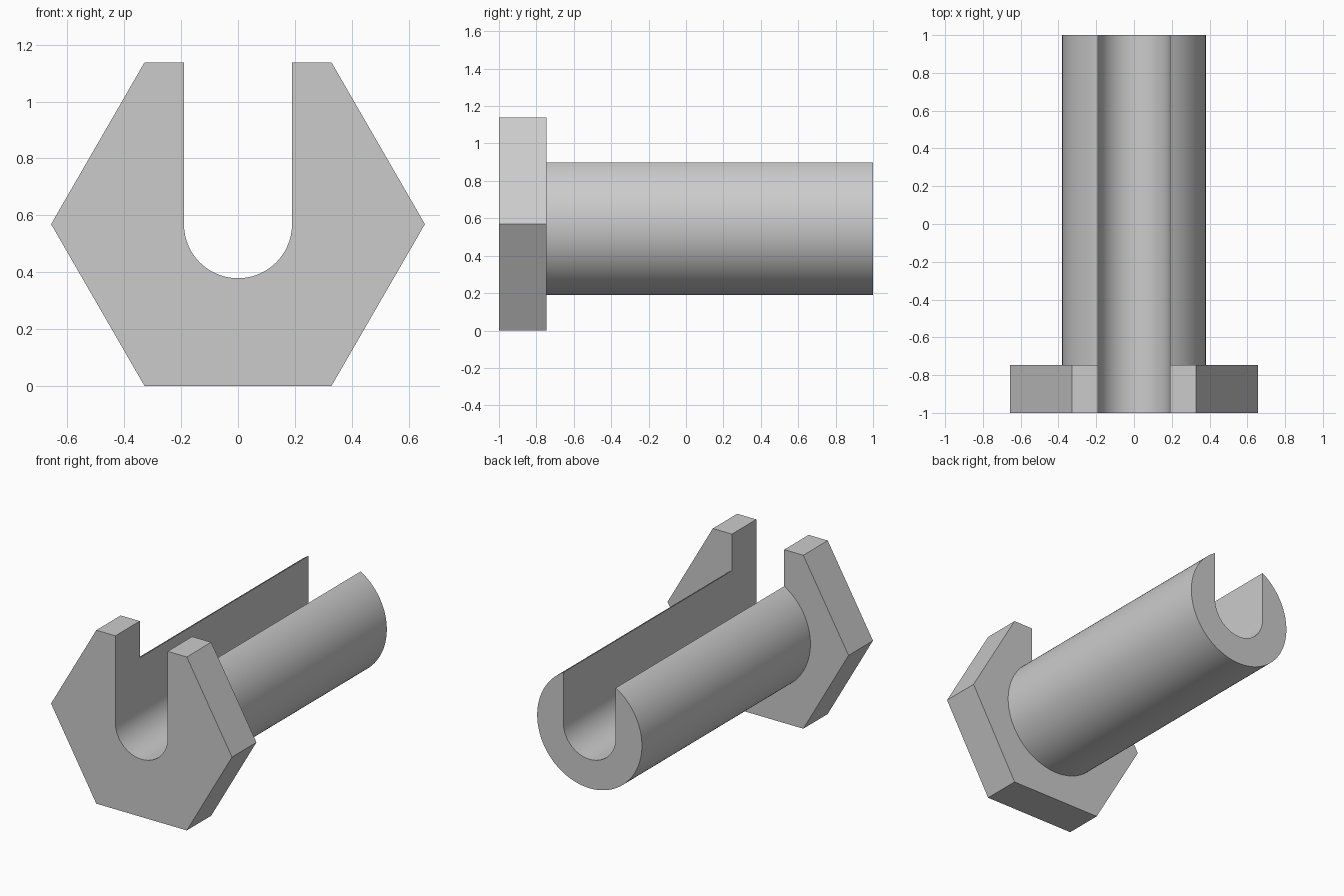
import bpy
import bmesh
from math import cos, sin, pi, radians

cube = bpy.data.objects.get("Cube")
if cube:
    bpy.data.objects.remove(cube, do_unlink=True)

HEX_R = 0.657
SHAFT_R = 0.38
SLOT_R = 0.19
CENTRE_Z = HEX_R * cos(pi / 6)
HEAD_BACK = -0.747

grey = bpy.data.materials.new("light grey")
grey.use_nodes = True
colour = (0.6, 0.6, 0.6, 1)
grey.diffuse_color = colour
grey.node_tree.nodes["Principled BSDF"].inputs["Base Color"].default_value = colour


def arc(radius, start, end, steps):
    """Points on an arc about the bolt axis, angles in degrees."""
    angles = [radians(start + (end - start) * i / steps) for i in range(steps + 1)]
    return [(radius * cos(a), radius * sin(a)) for a in angles]


def extrude_profile(name, outline, front, back):
    """Solid made by extruding an x-z outline along y."""
    bm = bmesh.new()
    face = bm.faces.new([bm.verts.new((x, front, z + CENTRE_Z)) for x, z in outline])
    extruded = bmesh.ops.extrude_face_region(bm, geom=[face], use_keep_orig=True)
    moved = [v for v in extruded["geom"] if isinstance(v, bmesh.types.BMVert)]
    bmesh.ops.translate(bm, verts=moved, vec=(0, back - front, 0))
    bmesh.ops.recalc_face_normals(bm, faces=bm.faces)
    mesh = bpy.data.meshes.new(name)
    bm.to_mesh(mesh)
    bm.free()
    mesh.materials.append(grey)
    obj = bpy.data.objects.new(name, mesh)
    bpy.context.collection.objects.link(obj)
    bpy.ops.object.select_all(action="DESELECT")
    obj.select_set(True)
    bpy.context.view_layer.objects.active = obj
    bpy.ops.object.shade_smooth_by_angle(angle=radians(30))
    return obj


# Round-bottomed slot shared by both parts, from left wall to right wall
slot = arc(SLOT_R, 180, 360, 48)

# Hexagonal head, slotted from its top face
head = [(SLOT_R, CENTRE_Z)] + arc(HEX_R, 60, -240, 5) + [(-SLOT_R, CENTRE_Z)]
extrude_profile("hex_head", head + slot, -1, HEAD_BACK)

# Round shaft, whose outer arc stops where the slot walls cut it
extrude_profile("slotted_shaft", arc(SHAFT_R, 60, -240, 120) + slot, HEAD_BACK, 1)
